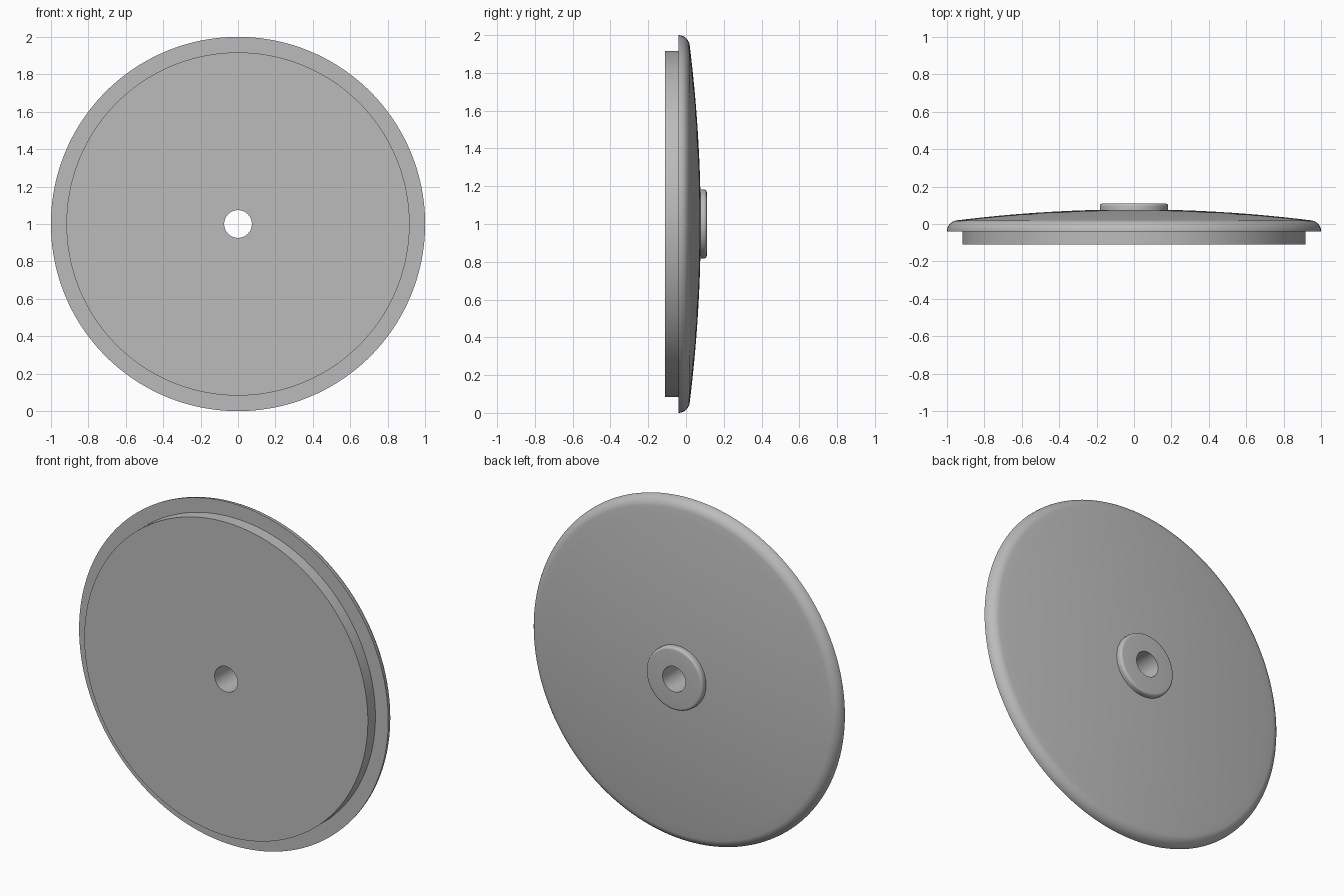
import bpy, bmesh, math
from mathutils import Vector, Matrix

if "Cube" in bpy.data.objects:
    bpy.data.objects.remove(bpy.data.objects["Cube"], do_unlink=True)

SEGMENTS = 160
BORE, HUB, PLATE = 0.074, 0.183, 0.917   # radii
FRONT, STEP, BACK = -0.11, -0.04, 0.11   # depths along y

grey = bpy.data.materials.new("grey")
grey.use_nodes = True
grey.diffuse_color = (0.5, 0.5, 0.5, 1)
grey.node_tree.nodes["Principled BSDF"].inputs["Base Color"].default_value = (0.5, 0.5, 0.5, 1)


def arc(r, y, size, start, end, steps):
    """Points of an arc in the (radius, depth) plane, angles in degrees."""
    angles = [math.radians(start + (end - start) * i / steps) for i in range(steps + 1)]
    return [(r + size * math.cos(a), y + size * math.sin(a)) for a in angles]


def dome(r):
    return 0.078 - 0.0653 * r * r


def lathe(name, profile):
    """Revolve a closed (radius, depth) profile around the y axis."""
    bm = bmesh.new()
    verts = [bm.verts.new((r, y, 0)) for r, y in profile]
    edges = [bm.edges.new((verts[i - 1], v)) for i, v in enumerate(verts)]
    bmesh.ops.spin(bm, geom=verts + edges, cent=(0, 0, 0), axis=(0, 1, 0),
                   angle=math.tau, steps=SEGMENTS, use_merge=True)
    bmesh.ops.remove_doubles(bm, verts=bm.verts, dist=1e-5)
    bmesh.ops.recalc_face_normals(bm, faces=bm.faces)
    bmesh.ops.translate(bm, verts=bm.verts, vec=(0, 0, 1))
    mesh = bpy.data.meshes.new(name)
    bm.to_mesh(mesh)
    bm.free()
    mesh.materials.append(grey)
    obj = bpy.data.objects.new(name, mesh)
    bpy.context.collection.objects.link(obj)
    bpy.ops.object.select_all(action='DESELECT')
    obj.select_set(True)
    bpy.context.view_layer.objects.active = obj
    bpy.ops.object.shade_smooth_by_angle(angle=math.radians(30))
    return obj


# Front plate and step out to the rim
profile = [(BORE, FRONT), (PLATE, FRONT), (PLATE, STEP)]
# Rounded rim
profile += arc(0.94, STEP, 0.06, 0, 83, 10)
# Shallow domed back, from the rim in to the hub
outer = profile[-1][0]
radii = [outer + (HUB - outer) * i / 16 for i in range(1, 17)]
profile += [(r, dome(r)) for r in radii]
# Raised hub with a rounded edge, closed by the centre bore
profile += arc(HUB - 0.015, BACK - 0.015, 0.015, 0, 90, 6)
profile += [(BORE, BACK)]

lathe("domed_disc", profile)
